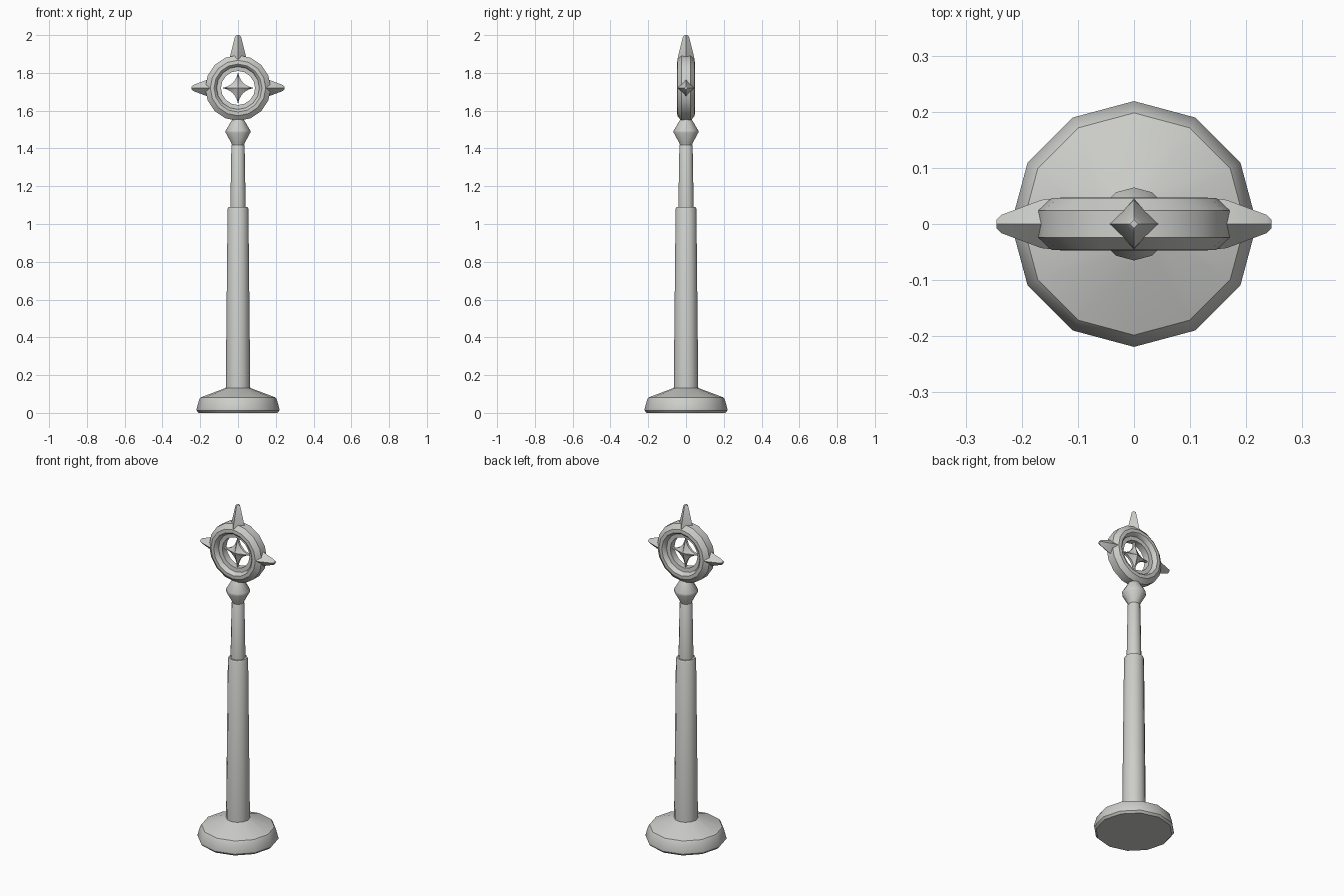
import bpy, bmesh, math
from mathutils import Matrix, Vector

old = bpy.data.objects.get("Cube")
if old:
    bpy.data.objects.remove(old, do_unlink=True)

stone = bpy.data.materials.new("pale_grey")
stone.use_nodes = True
COLOUR = (0.61, 0.62, 0.59, 1)
stone.diffuse_color = COLOUR
stone.node_tree.nodes["Principled BSDF"].inputs["Base Color"].default_value = COLOUR

RING_Z = 1.72


def finish(name, bm, angle):
    bmesh.ops.recalc_face_normals(bm, faces=bm.faces)
    mesh = bpy.data.meshes.new(name)
    bm.to_mesh(mesh)
    bm.free()
    mesh.materials.append(stone)
    obj = bpy.data.objects.new(name, mesh)
    bpy.context.collection.objects.link(obj)
    bpy.ops.object.select_all(action="DESELECT")
    obj.select_set(True)
    bpy.context.view_layer.objects.active = obj
    bpy.ops.object.shade_smooth_by_angle(angle=math.radians(angle))
    return obj


def lathe(name, profile, sides, closed=False, matrix=Matrix(), angle=35):
    """Turn (radius, height) points around the z axis, then place them."""
    bm = bmesh.new()
    rings = []
    for r, h in profile:
        rings.append([bm.verts.new(matrix @ Vector((
            r * math.cos(math.tau * i / sides),
            r * math.sin(math.tau * i / sides), h))) for i in range(sides)])
    pairs = list(zip(rings, rings[1:]))
    if closed:
        pairs.append((rings[-1], rings[0]))
    else:
        bm.faces.new(rings[0])
        bm.faces.new(rings[-1])
    for a, b in pairs:
        for i in range(sides):
            j = (i + 1) % sides
            bm.faces.new((a[i], a[j], b[j], b[i]))
    return finish(name, bm, angle)


# Pedestal and post
lathe("base", [(0.208, 0), (0.219, 0.012), (0.219, 0.022), (0.206, 0.07),
               (0.198, 0.082), (0.07, 0.13), (0.05, 0.135)], 12)
lathe("lower_post", [(0.065, 0.12), (0.055, 1.08), (0.05, 1.09)], 12)
lathe("upper_post", [(0.041, 1.07), (0.035, 1.415), (0.032, 1.42)], 12)
lathe("collar", [(0.03, 1.41), (0.036, 1.43), (0.065, 1.483), (0.065, 1.495),
                 (0.034, 1.547), (0.028, 1.56)], 12)

# Ring with a stepped rim, standing upright and facing the front
upright = Matrix.Translation((0, 0, RING_Z)) @ Matrix.Rotation(math.pi / 2, 4, "X")
half = [(0.09, 0.02), (0.113, 0.022), (0.12, 0.042), (0.127, 0.047),
        (0.147, 0.046), (0.174, 0.024)]
rim = half + [(r, -h) for r, h in reversed(half)]
lathe("ring", rim, 16, True, upright)

# Four-sided spikes on the top and both sides
for name, turn, tip in (("top_spike", 0, 0.28), ("left_spike", 90, 0.245),
                        ("right_spike", -90, 0.245)):
    place = Matrix.Translation((0, 0, RING_Z)) @ Matrix.Rotation(math.radians(turn), 4, "Y")
    lathe(name, [(0.047, 0.13), (0.043, 0.165), (0.016, tip - 0.008),
                 (0.008, tip)], 4, False, place)

# Four-pointed star with concave sides, raised in the middle
bm = bmesh.new()
STEPS = 8
outline = []
for k in range(4 * STEPS):
    corner = math.radians(90 * (k // STEPS) + 45)
    sweep = math.radians(90 * (k % STEPS) / STEPS)
    local = Vector((0.094 * (1 - math.sin(sweep)), 0.094 * (1 - math.cos(sweep))))
    turn = corner - math.pi / 4
    c, s = math.cos(turn), math.sin(turn)
    outline.append((local.x * c - local.y * s, local.x * s + local.y * c))
layers = [[bm.verts.new((x, y, RING_Z + z)) for x, z in outline] for y in (-0.007, 0.007)]
for layer, y in zip(layers, (-0.03, 0.03)):
    peak = bm.verts.new((0, y, RING_Z))
    for i, v in enumerate(layer):
        bm.faces.new((v, layer[(i + 1) % len(layer)], peak))
for i in range(len(outline)):
    j = (i + 1) % len(outline)
    bm.faces.new((layers[0][i], layers[0][j], layers[1][j], layers[1][i]))
finish("star", bm, 25)
